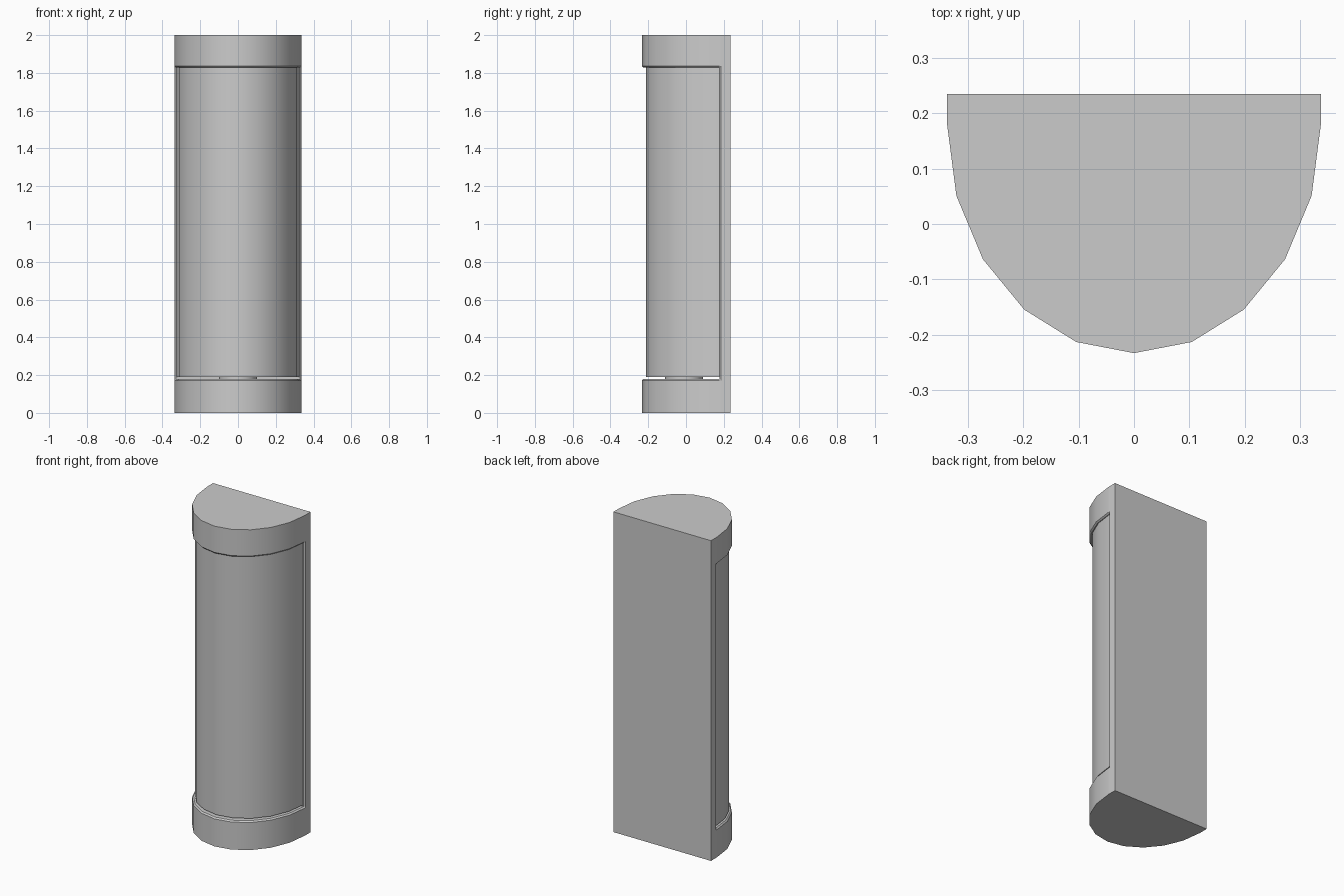
import bpy, bmesh
from math import cos, sin, pi, radians

if "Cube" in bpy.data.objects:
    bpy.data.objects.remove(bpy.data.objects["Cube"])

AXIS_Y, RX, RY, BACK, SIDES = 0.178, 0.337, 0.411, 0.235, 10


def arc(rx, ry):
    """Half ellipse bulging towards the front, right to left."""
    return [(rx * cos(pi * i / SIDES), AXIS_Y - ry * sin(pi * i / SIDES))
            for i in range(SIDES + 1)]


def loft(name, rings):
    """Skin a stack of (outline, z) rings and cap both ends."""
    bm = bmesh.new()
    loops = [[bm.verts.new((x, y, z)) for x, y in outline] for outline, z in rings]
    for a, b in zip(loops, loops[1:]):
        for i in range(len(a)):
            j = (i + 1) % len(a)
            bm.faces.new((a[i], a[j], b[j], b[i]))
    bm.faces.new(loops[0])
    bm.faces.new(loops[-1])
    bmesh.ops.remove_doubles(bm, verts=bm.verts, dist=1e-4)
    bmesh.ops.recalc_face_normals(bm, faces=bm.faces)
    mesh = bpy.data.meshes.new(name)
    bm.to_mesh(mesh)
    bm.free()
    ob = bpy.data.objects.new(name, mesh)
    bpy.context.collection.objects.link(ob)
    bpy.ops.object.select_all(action='DESELECT')
    ob.select_set(True)
    bpy.context.view_layer.objects.active = ob
    bpy.ops.object.shade_smooth_by_angle(angle=radians(25))
    return ob


def framed(front):
    """Add the back plate's corners to a front outline."""
    return [(RX, BACK), (RX, AXIS_Y + 0.008)] + front + \
           [(-RX, AXIS_Y + 0.008), (-RX, BACK)]


# Housing: back plate with chamfered caps at both ends
full = framed(arc(RX, RY))
lip = framed(arc(RX - 0.008, RY - 0.008))
plate = framed([(x, AXIS_Y) for x, y in arc(RX - 0.008, RY)])
lower = [(full, 0), (full, 0.172), (lip, 0.18), (plate, 0.18)]
upper = [(outline, 2 - z if z == 0 else 2.008 - z) for outline, z in reversed(lower)]
loft("housing", lower + upper)

# Curved diffuser, leaving a thin gap above the lower cap
shade = arc(0.325, 0.39)
loft("diffuser", [(shade, 0.189), (shade, 1.828)])

# Lamp socket glimpsed through the gap
socket = [(0.1 * cos(2 * pi * i / 16), -0.01 + 0.1 * sin(2 * pi * i / 16))
          for i in range(16)]
loft("lamp_socket", [(socket, 0.18), (socket, 0.189)])
